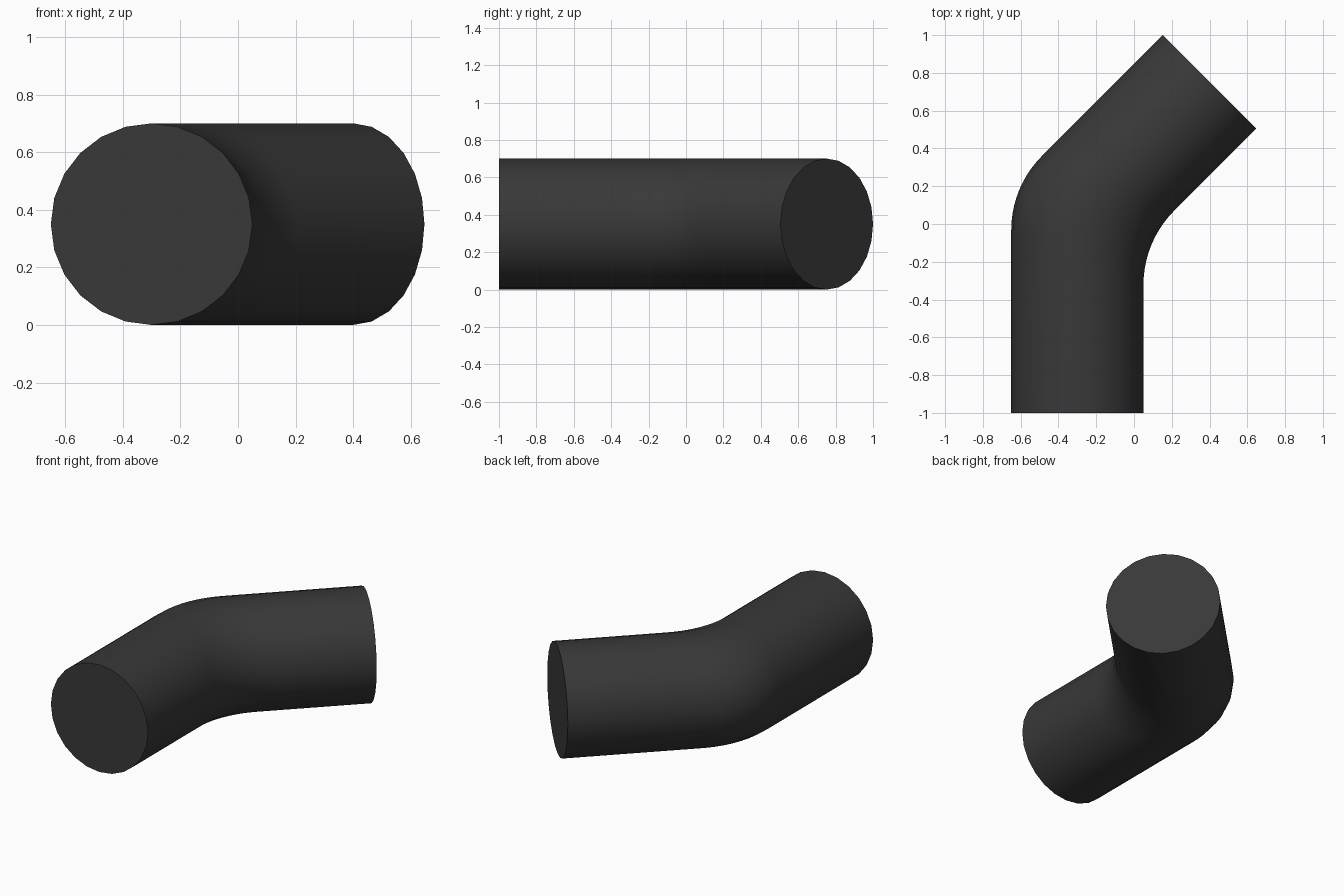
import bpy, bmesh
from math import sin, cos, tan, pi
from mathutils import Vector

if "Cube" in bpy.data.objects:
    bpy.data.objects.remove(bpy.data.objects["Cube"])

SIDES, R, Z = 24, 0.35, 0.35
TURN = pi / 4                       # pipe turns 45 degrees to the right
MITRE = Vector((-0.30, 0.0525, Z))  # centre-line corner
SETBACK = 0.23                      # straight length removed by the fillet
STEPS = 10


def ring(bm, centre, lean):
    """Pipe section at centre; lean shears it along y."""
    verts = []
    for i in range(SIDES):
        a = 2 * pi * i / SIDES
        x = R * cos(a)
        verts.append(bm.verts.new(centre + lean * x + Vector((0, 0, R * sin(a)))))
    return verts


bm = bmesh.new()
square_start = Vector((1, 0, 0))
square_end = Vector((cos(TURN), -sin(TURN), 0))
mitred = Vector((1, -tan(TURN / 2), 0))

# front end, filleted mitre bend, angled end
rings = [ring(bm, Vector((-0.30, -1, Z)), square_start)]
rad = SETBACK / tan(TURN / 2)
for k in range(STEPS + 1):
    t = TURN * k / STEPS
    offset = Vector((rad * (1 - cos(t)), rad * sin(t) - SETBACK, 0))
    rings.append(ring(bm, MITRE + offset, mitred))
rings.append(ring(bm, Vector((0.40, 0.7525, Z)), square_end))

# pipe wall and end caps
for a, b in zip(rings, rings[1:]):
    for i in range(SIDES):
        j = (i + 1) % SIDES
        bm.faces.new((a[i], a[j], b[j], b[i]))
bm.faces.new(rings[0])
bm.faces.new(rings[-1])
bmesh.ops.recalc_face_normals(bm, faces=bm.faces)

mesh = bpy.data.meshes.new("pipe_elbow")
bm.to_mesh(mesh)
bm.free()
pipe = bpy.data.objects.new("pipe_elbow", mesh)
bpy.context.collection.objects.link(pipe)

# dark grey finish
mat = bpy.data.materials.new("dark_grey")
mat.diffuse_color = (0.04, 0.04, 0.04, 1)
mat.use_nodes = True
mat.node_tree.nodes["Principled BSDF"].inputs["Base Color"].default_value = mat.diffuse_color
mesh.materials.append(mat)

bpy.context.view_layer.objects.active = pipe
pipe.select_set(True)
bpy.ops.object.shade_smooth_by_angle(angle=pi / 6)
